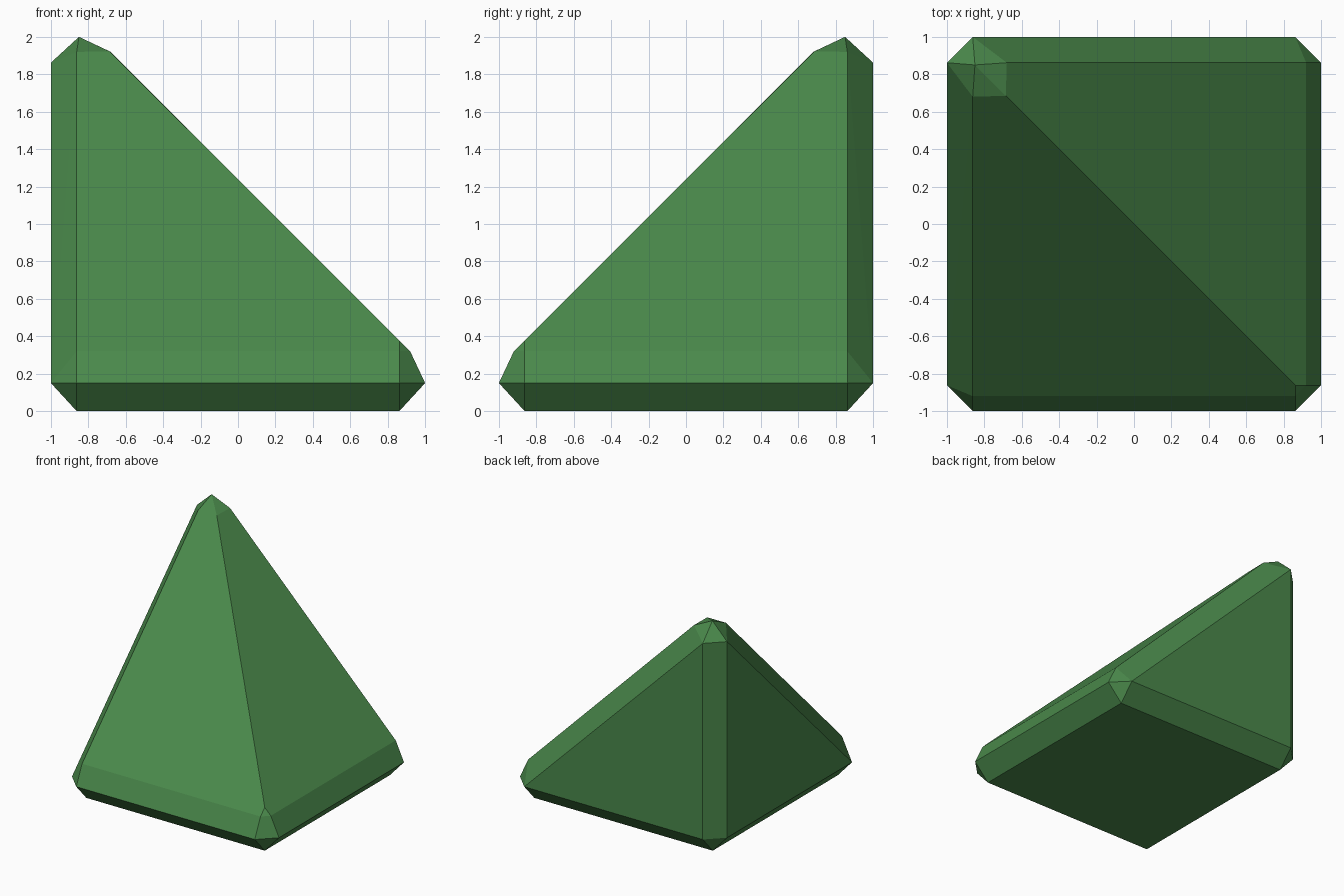
import bpy, bmesh, math

if "Cube" in bpy.data.objects:
    bpy.data.objects.remove(bpy.data.objects["Cube"])

R = 0.862   # inner edge of the chamfers

# Colour
green = bpy.data.materials.new("green")
green.diffuse_color = (0.069, 0.252, 0.071, 1.0)
green.use_nodes = True
green.node_tree.nodes["Principled BSDF"].inputs["Base Color"].default_value = green.diffuse_color

points = set()


def add(x, y, z):
    """Add a point and its mirror across the diagonal hip plane."""
    points.add((x, y, z))
    points.add((-y, -x, z))


# Base: chamfered square footprint and the widest ring above it
for sx in (-1, 1):
    for sy in (-1, 1):
        add(sx * R, sy * R, 0)
        add(sx, sy * R, 0.15)
        add(sx * R, sy, 0.15)

# Lower break of the front slope (mirrored to the right slope)
add(-R, -0.92, 0.32)
add(R, -0.92, 0.32)
add(R, -R, 0.378)           # foot of the hip

# Blunted peak above the back left corner
add(-1, R, 1.862)
add(-R, 0.68, 1.92)
add(-0.685, 0.685, 1.922)   # top of the hip
add(-0.85, 0.85, 2)

# Skin the corner block and merge flat triangles
bm = bmesh.new()
for p in sorted(points):
    bm.verts.new(p)
bmesh.ops.convex_hull(bm, input=bm.verts[:])
bmesh.ops.dissolve_limit(bm, angle_limit=math.radians(1.0),
                         verts=bm.verts[:], edges=bm.edges[:])
bmesh.ops.recalc_face_normals(bm, faces=bm.faces[:])
mesh = bpy.data.meshes.new("sloped_corner_block")
bm.to_mesh(mesh)
bm.free()
mesh.materials.append(green)
block = bpy.data.objects.new("sloped_corner_block", mesh)
bpy.context.collection.objects.link(block)
